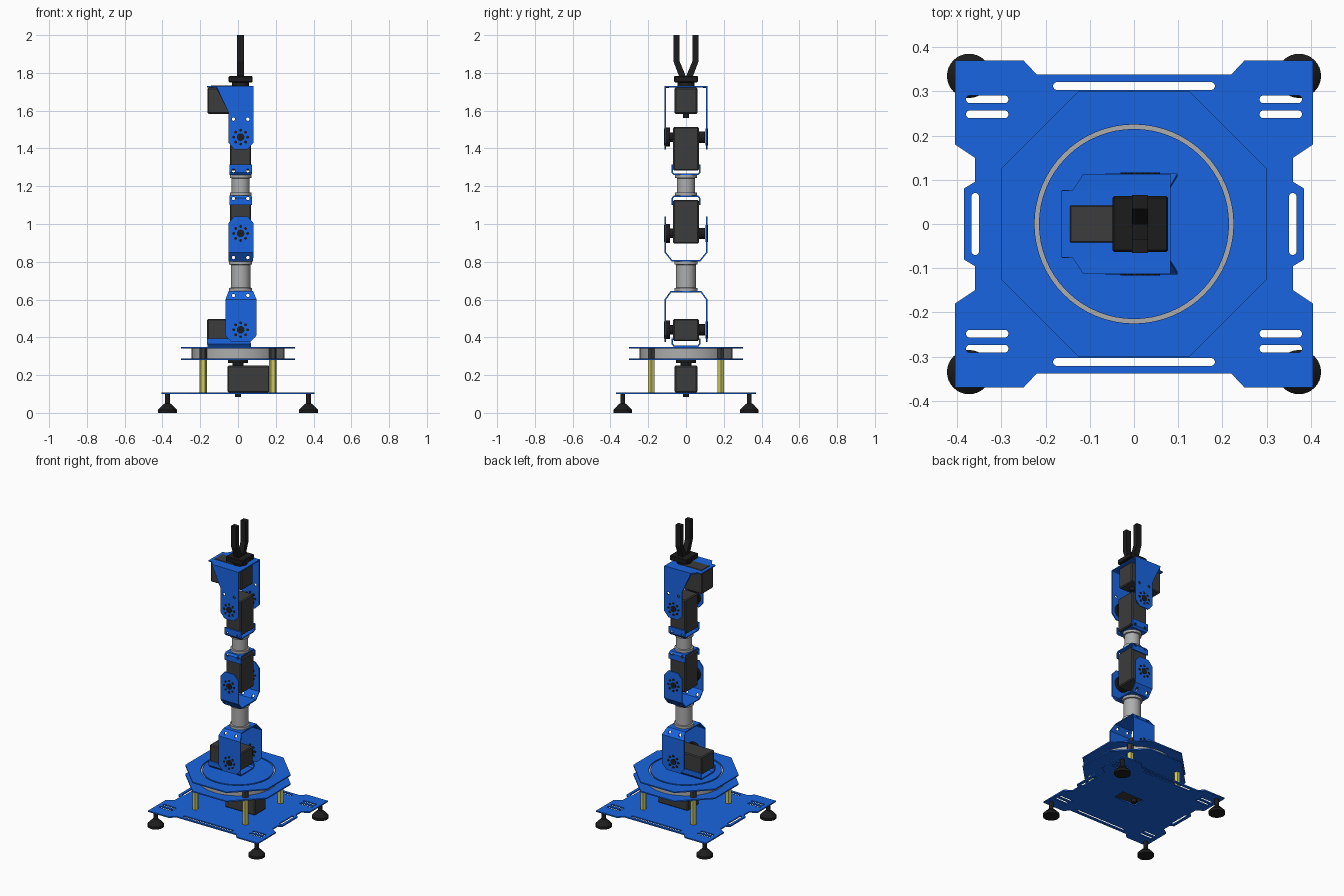
import bpy, bmesh
from math import pi, cos, sin, radians
from mathutils import Matrix, Vector

if "Cube" in bpy.data.objects:
    bpy.data.objects.remove(bpy.data.objects["Cube"])

CX = 0.014          # arm centre line in x
T = 0.008           # sheet thickness


def mat(name, rgb):
    m = bpy.data.materials.new(name)
    m.diffuse_color = (*rgb, 1)
    m.use_nodes = True
    m.node_tree.nodes["Principled BSDF"].inputs["Base Color"].default_value = m.diffuse_color
    return m


BLUE = mat("blue_sheet", (0.01, 0.13, 0.75))
DARK = mat("servo_grey", (0.045, 0.045, 0.045))
BLACK = mat("black", (0.012, 0.012, 0.012))
GOLD = mat("brass", (0.6, 0.58, 0.13))
SILVER = mat("silver", (0.42, 0.42, 0.42))


def finish(name, bm, m, smooth=False):
    bmesh.ops.recalc_face_normals(bm, faces=bm.faces)
    me = bpy.data.meshes.new(name)
    bm.to_mesh(me)
    bm.free()
    ob = bpy.data.objects.new(name, me)
    bpy.context.collection.objects.link(ob)
    if m:
        me.materials.append(m)
    if smooth:
        bpy.ops.object.select_all(action='DESELECT')
        ob.select_set(True)
        bpy.context.view_layer.objects.active = ob
        bpy.ops.object.shade_smooth_by_angle(angle=radians(35))
    return ob


def box(name, x, y, z, m, bevel=0.0):
    bm = bmesh.new()
    size = [b - a for a, b in (x, y, z)]
    mid = [(a + b) / 2 for a, b in (x, y, z)]
    bmesh.ops.create_cube(bm, size=1, matrix=Matrix.Translation(mid) @ Matrix.Diagonal((*size, 1)))
    if bevel:
        bmesh.ops.bevel(bm, geom=bm.edges[:], offset=bevel, segments=1, affect='EDGES')
    return finish(name, bm, m)


def lathe(name, profile, loc, m, rot=Matrix(), closed=False, n=32):
    """Revolve (radius, height) points around the local z axis."""
    bm = bmesh.new()
    vs = [bm.verts.new((r, 0, z)) for r, z in profile]
    es = [bm.edges.new(p) for p in zip(vs, vs[1:])]
    if closed:
        es.append(bm.edges.new((vs[-1], vs[0])))
    bmesh.ops.spin(bm, geom=vs + es, axis=(0, 0, 1), cent=(0, 0, 0), angle=2 * pi, steps=n)
    bmesh.ops.remove_doubles(bm, verts=bm.verts[:], dist=1e-5)
    bm.transform(Matrix.Translation(loc) @ rot.to_4x4())
    return finish(name, bm, m, True)


def rod(name, r, z0, z1, loc, m, rot=Matrix(), n=24):
    return lathe(name, [(0, z0), (r, z0), (r, z1), (0, z1)], loc, m, rot, n=n)


def sheet(name, loops, z, m):
    """Flat plate from an outline followed by hole loops."""
    cu = bpy.data.curves.new(name, 'CURVE')
    cu.dimensions, cu.fill_mode, cu.extrude = '2D', 'BOTH', T / 2
    for loop in loops:
        s = cu.splines.new('POLY')
        s.points.add(len(loop) - 1)
        for p, (x, y) in zip(s.points, loop):
            p.co = (x, y, 0, 1)
        s.use_cyclic_u = True
    ob = bpy.data.objects.new(name, cu)
    ob.location.z = z + T / 2
    bpy.context.collection.objects.link(ob)
    cu.materials.append(m)
    bpy.ops.object.select_all(action='DESELECT')
    ob.select_set(True)
    bpy.context.view_layer.objects.active = ob
    bpy.ops.object.convert(target='MESH')


def circle(r, n=64):
    return [(r * cos(2 * pi * i / n), r * sin(2 * pi * i / n)) for i in range(n)]


def slot(x, y, lx, ly):
    """Rounded slot: half sizes lx, ly."""
    r = min(lx, ly)
    pts = []
    for i in range(16):
        a = 2 * pi * (i + 0.5) / 16
        c, s = cos(a), sin(a)
        pts.append((x + c * r + (lx - r) * (1 if c > 0 else -1),
                    y + s * r + (ly - r) * (1 if s > 0 else -1)))
    return pts


# holes punched through the bracket sides
bm = bmesh.new()
for z in (0.622, 0.822, 1.135, 1.282, 1.555):
    for dx in (-0.038, 0.038):
        bmesh.ops.create_cone(bm, cap_ends=True, segments=12, radius1=0.009, radius2=0.009, depth=0.5,
                              matrix=Matrix.Translation((CX + dx, 0, z)) @ Matrix.Rotation(pi / 2, 4, 'X'))
punch = finish("punch_cutter", bm, None)
punch.hide_render = True
punch.hide_set(True)


def bracket(name, half):
    """Bent sheet from (y, z, x0, x1) rows, mirrored in y."""
    rows = half + [(-y, z, a, b) for y, z, a, b in reversed(half)]
    bm = bmesh.new()
    vs = [(bm.verts.new((a, y, z)), bm.verts.new((b, y, z))) for y, z, a, b in rows]
    for p, q in zip(vs, vs[1:]):
        bm.faces.new((p[0], p[1], q[1], q[0]))
    ob = finish(name, bm, BLUE)
    s = ob.modifiers.new("thickness", 'SOLIDIFY')
    s.thickness, s.offset, s.use_even_offset = T * 0.9, 0, True
    b = ob.modifiers.new("punch", 'BOOLEAN')
    b.operation, b.object, b.solver = 'DIFFERENCE', punch, 'EXACT'


# base plate
q = [(0.385, 0.08), (0.36, 0.095), (0.36, 0.15), (0.405, 0.18),
     (0.405, 0.37), (0.25, 0.37), (0.22, 0.338)]
outline = (q + [(-x, y) for x, y in reversed(q)] + [(-x, -y) for x, y in q]
           + [(x, -y) for x, y in reversed(q)])
holes = [[(-0.04, -0.04), (0.12, -0.04), (0.12, 0.04), (-0.04, 0.04)]]
for s in (-1, 1):
    holes += [slot(0, s * 0.312, 0.183, 0.009), slot(s * 0.359, 0, 0.009, 0.07)]
    for t in (-1, 1):
        holes += [slot(s * 0.332, t * y, 0.048, 0.009) for y in (0.248, 0.282)]
sheet("base_plate", [outline] + holes, 0.1, BLUE)

# feet, standoffs and spacers
for sx in (-1, 1):
    for sy in (-1, 1):
        lathe("foot", [(0, 0), (0.05, 0), (0.05, 0.016), (0.022, 0.045), (0.013, 0.05), (0.013, 0.1), (0, 0.1)],
              (sx * 0.373, sy * 0.335, 0), BLACK)
        rod("standoff", 0.02, 0.108, 0.28, (sx * 0.185, sy * 0.185, 0), GOLD, n=6)
        rod("spacer", 0.02, 0.288, 0.34, (sx * 0.185, sy * 0.185, 0), DARK, n=6)

# turntable
octagon = [(0.326 * cos(pi / 8 + i * pi / 4), 0.326 * sin(pi / 8 + i * pi / 4)) for i in range(8)]
sheet("lower_octagon", [octagon, circle(0.06, 32)], 0.28, BLUE)
sheet("upper_octagon", [octagon, circle(0.225)], 0.34, BLUE)
sheet("turntable_disc", [circle(0.215)], 0.34, BLUE)
lathe("bearing_ring", [(0.18, 0.288), (0.245, 0.288), (0.245, 0.34), (0.18, 0.34)], (0, 0, 0), SILVER,
      closed=True, n=64)

# base servo
box("base_servo", (-0.055, 0.167), (-0.06, 0.06), (0.108, 0.25), DARK, 0.006)
lathe("base_servo_horn", [(0, 0.25), (0.03, 0.25), (0.03, 0.265), (0.052, 0.265), (0.052, 0.28),
                          (0.03, 0.28), (0.03, 0.34), (0, 0.34)], (0, 0, 0), BLACK)
rod("base_servo_nub", 0.016, 0.085, 0.11, (0, 0, 0), BLACK)


def joint(name, z, x, zr):
    """Servo with horn, idler and hub bolts, turning about y."""
    box(name + "_servo", x, (-0.068, 0.068), zr, DARK, 0.006)
    rot = Matrix.Rotation(pi / 2, 3, 'X')
    at = (CX, 0, z)
    rod(name + "_horn", 0.05, 0.085, 0.105, at, BLACK, rot)
    rod(name + "_horn_shaft", 0.025, 0.06, 0.09, at, BLACK, rot)
    rod(name + "_idler", 0.03, -0.1, -0.06, at, BLACK, rot)
    for s in (-1, 1):
        rod(name + "_hub", 0.02, s * 0.104, s * 0.117, at, BLACK, rot)
        for i in range(8):
            a = i * pi / 4
            rod(name + "_bolt", 0.008, s * 0.104, s * 0.116,
                (CX + 0.037 * cos(a), 0, z + 0.037 * sin(a)), BLACK, rot, 8)


joint("shoulder", 0.44, (-0.163, 0.065), (0.38, 0.498))
joint("elbow", 0.95, (CX - 0.056, CX + 0.056), (0.897, 1.128))
joint("wrist", 1.46, (CX - 0.056, CX + 0.056), (1.283, 1.513))

# brackets
bracket("shoulder_cradle", [(-0.073, 0.395, -0.163, 0.065), (-0.073, 0.365, -0.163, 0.068),
                            (-0.062, 0.352, -0.16, 0.068)])
bracket("shoulder_yoke", [(-0.11, 0.375, -0.035, 0.065), (-0.11, 0.41, -0.066, 0.098),
                          (-0.11, 0.6, -0.066, 0.098), (-0.08, 0.641, -0.05, 0.08)])
bracket("elbow_yoke", [(-0.11, 1.04, -0.02, 0.05), (-0.11, 1.005, -0.05, 0.082),
                       (-0.11, 0.85, -0.05, 0.082), (-0.075, 0.806, -0.05, 0.08)])
bracket("elbow_cap", [(-0.073, 1.1, -0.046, 0.074), (-0.073, 1.136, -0.046, 0.074),
                      (-0.065, 1.146, -0.044, 0.072)])
bracket("wrist_cradle", [(-0.073, 1.315, -0.046, 0.074), (-0.073, 1.274, -0.046, 0.074),
                         (-0.065, 1.264, -0.044, 0.072)])
bracket("wrist_yoke", [(-0.11, 1.395, -0.02, 0.05), (-0.11, 1.43, -0.05, 0.082),
                       (-0.11, 1.59, -0.05, 0.082), (-0.11, 1.726, -0.115, 0.082),
                       (-0.077, 1.726, -0.138, 0.082), (-0.075, 1.726, -0.165, 0.082)])

# arm tubes with end flanges
for name, z0, z1, r in (("lower_tube", 0.645, 0.802, 0.052), ("upper_tube", 1.15, 1.26, 0.048)):
    f = r + 0.009
    lathe(name, [(0, z0), (f, z0), (f, z0 + 0.016), (r, z0 + 0.018), (r, z1 - 0.018),
                 (f, z1 - 0.016), (f, z1), (0, z1)], (CX, 0, 0), SILVER)

# gripper servo
box("gripper_servo", (-0.161, 0.068), (-0.06, 0.06), (1.583, 1.722), DARK, 0.006)
box("gripper_servo_top", (-0.145, 0.03), (-0.042, 0.042), (1.715, 1.733), DARK, 0.002)
rod("gripper_servo_nub", 0.016, 1.56, 1.59, (CX, 0, 0), BLACK)

# gripper
rod("gripper_hub", 0.045, 1.725, 1.752, (CX, 0, 0), BLACK)
box("gripper_base", (CX - 0.063, CX + 0.063), (-0.063, 0.063), (1.75, 1.783), BLACK, 0.004)
for s in (-1, 1):
    bm = bmesh.new()
    prof = [(0.0, 1.78), (0.036, 1.78), (0.066, 1.86), (0.066, 2.0), (0.034, 2.0), (0.034, 1.862)]
    f = bm.faces.new([bm.verts.new((CX - 0.018, s * y, z)) for y, z in prof])
    ext = bmesh.ops.extrude_face_region(bm, geom=[f])
    bmesh.ops.translate(bm, vec=Vector((0.036, 0, 0)),
                        verts=[v for v in ext['geom'] if isinstance(v, bmesh.types.BMVert)])
    finish("gripper_finger", bm, BLACK)
